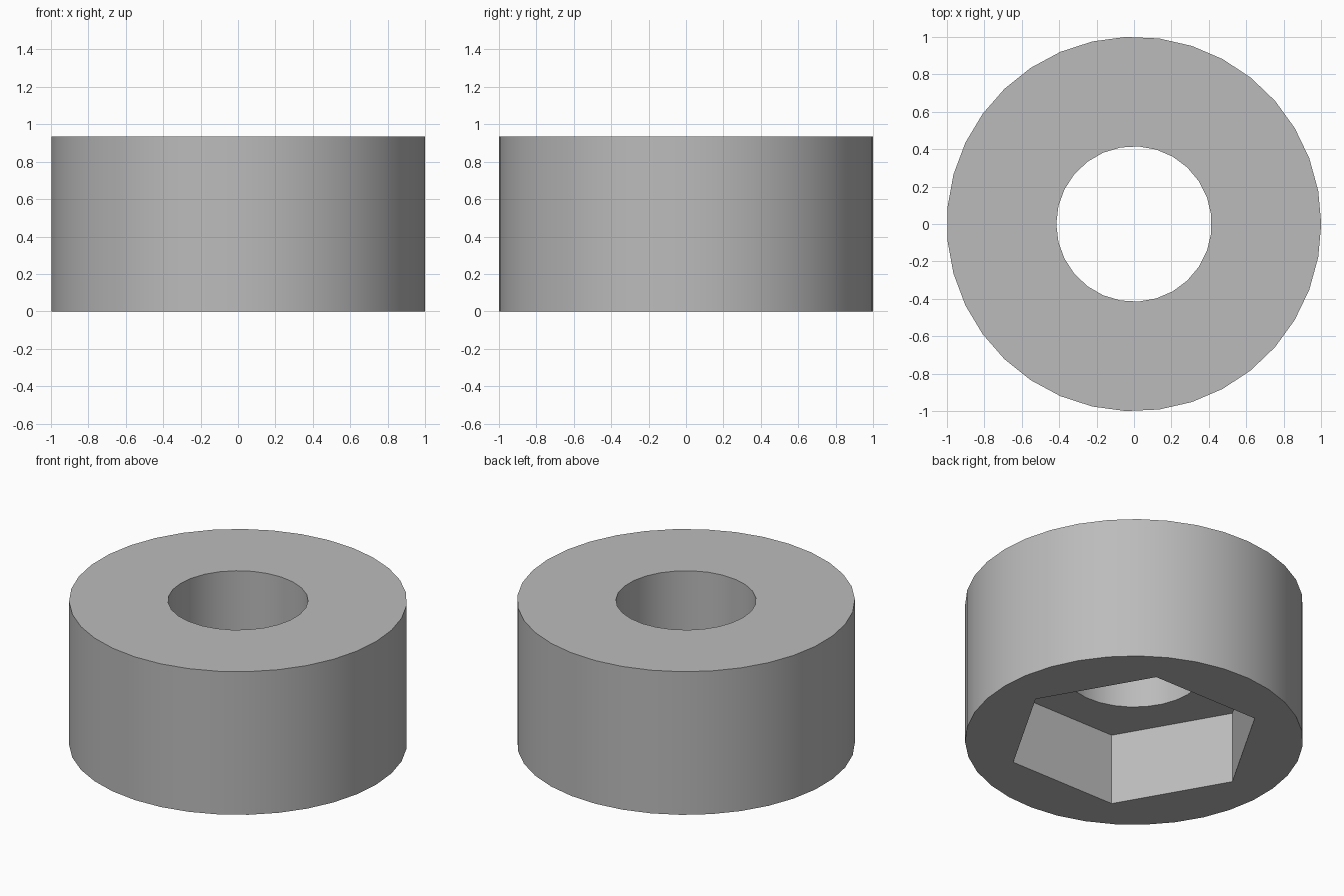
import bpy
import math

HEIGHT = 0.935
RECESS_DEPTH = 0.467

default_cube = bpy.data.objects.get("Cube")
if default_cube:
    bpy.data.objects.remove(default_cube, do_unlink=True)

# Plain grey material
grey = bpy.data.materials.new("grey")
grey.use_nodes = True
colour = (0.5, 0.5, 0.5, 1)
grey.diffuse_color = colour
grey.node_tree.nodes["Principled BSDF"].inputs["Base Color"].default_value = colour


def prism(name, sides, radius, bottom, top, first_angle=0.0):
    """Upright prism whose first corner lies at first_angle from +x."""
    bpy.ops.mesh.primitive_cylinder_add(
        vertices=sides, radius=radius, depth=top - bottom,
        location=(0, 0, (bottom + top) / 2),
        rotation=(0, 0, first_angle - math.pi / 2))
    bpy.ops.object.transform_apply(location=True, rotation=True, scale=True)
    obj = bpy.context.object
    obj.name = name
    obj.data.materials.append(grey)
    return obj


# Round body, with cutters for the through hole and the hexagonal nut recess
body = prism("round_spacer", 35, 1.0, 0, HEIGHT)
cutters = [
    prism("hole_cutter", 27, 0.415, -0.2, HEIGHT + 0.2, math.pi),
    prism("hex_recess_cutter", 6, 0.76, -0.1, RECESS_DEPTH),
]

bpy.ops.object.select_all(action="DESELECT")
body.select_set(True)
bpy.context.view_layer.objects.active = body
for cutter in cutters:
    cut = body.modifiers.new(cutter.name, "BOOLEAN")
    cut.operation = "DIFFERENCE"
    cut.solver = "EXACT"
    cut.object = cutter
    bpy.ops.object.modifier_apply(modifier=cut.name)
    bpy.data.objects.remove(cutter, do_unlink=True)

# Smooth round walls, crisp rims and hexagon corners
bpy.ops.object.shade_smooth_by_angle(angle=math.radians(30))
